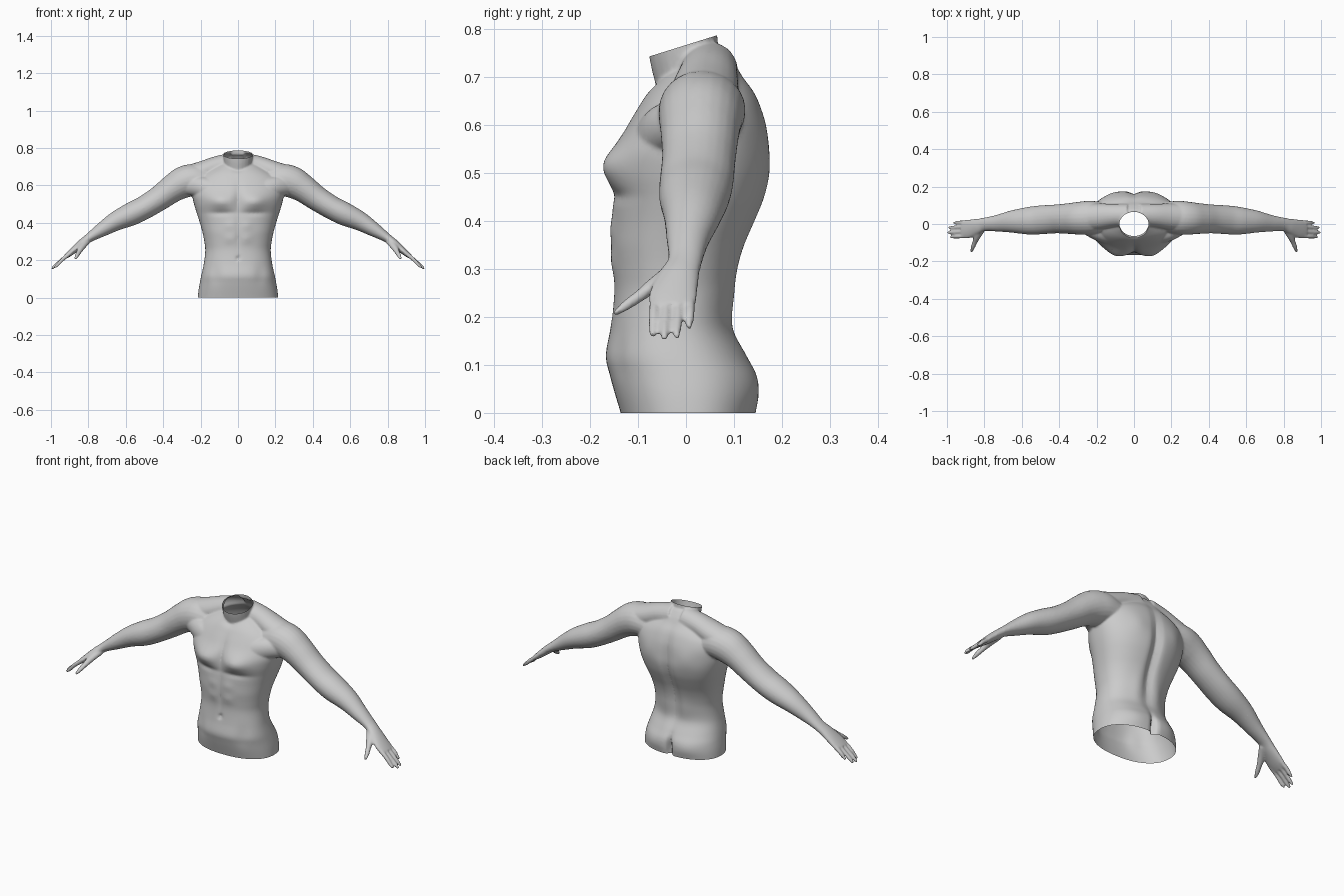
import bpy, bmesh, math
from mathutils import Vector

if "Cube" in bpy.data.objects:
    bpy.data.objects.remove(bpy.data.objects["Cube"])


def spline(rows, steps):
    """Catmull-Rom sampling of station tuples."""
    out = []
    for i in range(len(rows) - 1):
        a, b, c, d = (rows[max(i - 1, 0)], rows[i], rows[i + 1], rows[min(i + 2, len(rows) - 1)])
        for s in range(steps):
            t = s / steps
            out.append([0.5 * (2 * q + (r - p) * t + (2 * p - 5 * q + 4 * r - u) * t * t
                               + (3 * q - p - 3 * r + u) * t ** 3) for p, q, r, u in zip(a, b, c, d)])
    return out + [list(rows[-1])]


def skin(bm, rings):
    """Closed loft through rings of points."""
    rings = [[bm.verts.new(p) for p in ring] for ring in rings]
    n = len(rings[0])
    for r, s in zip(rings, rings[1:]):
        for i in range(n):
            bm.faces.new((r[i], r[(i + 1) % n], s[(i + 1) % n], s[i]))
    bm.faces.new(rings[0])
    bm.faces.new(rings[-1])


def tube(bm, rows, ref=(0, 1, 0), side=1, steps=5, n=24):
    """Elliptical limb; rows are x, y, z, radius along ref, radius across."""
    rows = spline(rows, steps)
    pts = [Vector(r[:3]) for r in rows]
    rings = []
    for i, r in enumerate(rows):
        t = (pts[min(i + 1, len(pts) - 1)] - pts[max(i - 1, 0)]).normalized()
        a = Vector(ref)
        a = (a - t * a.dot(t)).normalized()
        b = t.cross(a)
        ring = []
        for k in range(n):
            w = 2 * math.pi * k / n
            p = pts[i] + a * r[3] * math.cos(w) + b * r[4] * math.sin(w)
            ring.append((p.x * side, p.y, p.z))
        rings.append(ring)
    skin(bm, rings)


def torso(bm):
    # z, half width, front y, back y
    rows = [(-.04, .217, -.125, .138), (0, .215, -.136, .146), (.04, .211, -.148, .151), (.08, .204, -.159, .147),
            (.12, .196, -.167, .127), (.18, .183, -.157, .097), (.25, .175, -.15, .1), (.30, .18, -.152, .108),
            (.35, .19, -.156, .124), (.40, .204, -.154, .146), (.45, .22, -.154, .166), (.50, .235, -.156, .176),
            (.55, .245, -.148, .174), (.60, .24, -.122, .168), (.64, .22, -.098, .156), (.67, .18, -.078, .142),
            (.70, .13, -.05, .12), (.73, .08, -.02, .102), (.76, .05, 0, .078)]
    # muscle relief: x, z, spread x, spread z, outward amount
    front = [(.095, .515, .065, .04, .026), (0, .53, .02, .08, -.014), (.085, .452, .07, .014, -.008),
             (.045, .385, .03, .025, .005), (.045, .315, .03, .025, .005), (0, .33, .012, .09, -.005),
             (0, .21, .01, .01, -.012), (.12, .12, .03, .05, -.006), (0, .685, .025, .015, -.01)]
    back = [(0, .42, .025, .2, -.022), (0, .03, .014, .06, -.035), (.1, .05, .06, .04, .006),
            (.11, .55, .05, .05, .006), (.06, .24, .03, .08, .005)]
    rings = []
    n = 96
    for z, w, f, b in spline(rows, 6):
        ring = []
        for k in range(n):
            a = 2 * math.pi * k / n
            c, s = math.cos(a), math.sin(a)
            x = w * math.copysign(abs(c) ** .88, c)
            y = (f + b) / 2 + (b - f) / 2 * math.copysign(abs(s) ** .88, s)
            bump = sum(h * math.exp(-((abs(x) - bx) / sx) ** 2 - ((z - bz) / sz) ** 2)
                       for bx, bz, sx, sz, h in (back if s > 0 else front))
            ring.append((x, y + bump * min(1, abs(s) * 2) * (1 if s > 0 else -1), z))
        rings.append(ring)
    skin(bm, rings)


bm = bmesh.new()
torso(bm)
# neck
tube(bm, [(0, .035, .64, .08, .09), (0, .012, .70, .074, .078), (0, -.004, .75, .078, .073),
          (0, -.012, .83, .085, .075)], ref=(1, 0, 0))

for side in (1, -1):
    # trapezius slope from neck to shoulder
    tube(bm, [(.03, .048, .715, .06, .06), (.11, .046, .702, .062, .055), (.19, .04, .672, .07, .058),
              (.27, .036, .645, .07, .06)], side=side)
    # arm and palm
    tube(bm, [(.15, .035, .615, .08, .07), (.23, .034, .63, .09, .083), (.29, .031, .617, .088, .085),
              (.35, .029, .583, .082, .075), (.42, .027, .532, .077, .067), (.50, .022, .482, .077, .063),
              (.57, .017, .447, .073, .062), (.65, .013, .41, .06, .052), (.73, .004, .362, .045, .038),
              (.80, -.002, .317, .036, .024), (.84, -.014, .286, .042, .022), (.89, -.027, .244, .051, .017),
              (.92, -.028, .22, .046, .012)], side=side)
    # chest-to-arm fold
    tube(bm, [(.11, -.075, .56, .04, .06), (.19, -.045, .59, .045, .055), (.27, -.005, .60, .04, .05)], side=side)
    # fingers
    for y0, y1, x, z in ((-.065, -.069, .985, .157), (-.04, -.045, 1.0, .15),
                         (-.015, -.019, .995, .154), (.009, .007, .968, .174)):
        tube(bm, [(.895, y0, .238, .011, .011), (.935, (y0 + y1) / 2, .207, .011, .011),
                  (x - .02, y1, z + .018, .0095, .0095), (x - .003, y1, z + .003, .006, .006)], side=side, n=12)
    # thumb
    tube(bm, [(.81, -.02, .30, .02, .018), (.835, -.06, .272, .02, .016), (.85, -.095, .245, .014, .013),
              (.862, -.125, .224, .012, .011), (.87, -.15, .206, .006, .006)], ref=(1, 0, 0), side=side, n=12)

bmesh.ops.recalc_face_normals(bm, faces=bm.faces)
mesh = bpy.data.meshes.new("body")
bm.to_mesh(mesh)
bm.free()
body = bpy.data.objects.new("body", mesh)
bpy.context.collection.objects.link(body)
bpy.context.view_layer.objects.active = body
body.select_set(True)

# fuse the parts into one soft skin
fuse = body.modifiers.new("fuse", 'REMESH')
fuse.mode = 'VOXEL'
fuse.voxel_size = .005
soften = body.modifiers.new("soften", 'SMOOTH')
soften.factor = .5
soften.iterations = 8
thin = body.modifiers.new("thin", 'DECIMATE')
thin.ratio = .4
for m in list(body.modifiers):
    bpy.ops.object.modifier_apply(modifier=m.name)

# open the waist and the slanted neck
bm = bmesh.new()
bm.from_mesh(body.data)
for co, no in (((0, 0, 0), (0, 0, -1)), ((0, -.078, .742), (0, -.045, .144))):
    bmesh.ops.bisect_plane(bm, geom=bm.verts[:] + bm.edges[:] + bm.faces[:],
                           plane_co=co, plane_no=no, clear_outer=True)
bm.to_mesh(body.data)
bm.free()

skin_grey = bpy.data.materials.new("plain grey")
skin_grey.diffuse_color = (.6, .6, .6, 1)
skin_grey.use_nodes = True
skin_grey.node_tree.nodes["Principled BSDF"].inputs["Base Color"].default_value = skin_grey.diffuse_color
body.data.materials.clear()
body.data.materials.append(skin_grey)
bpy.ops.object.shade_smooth()
